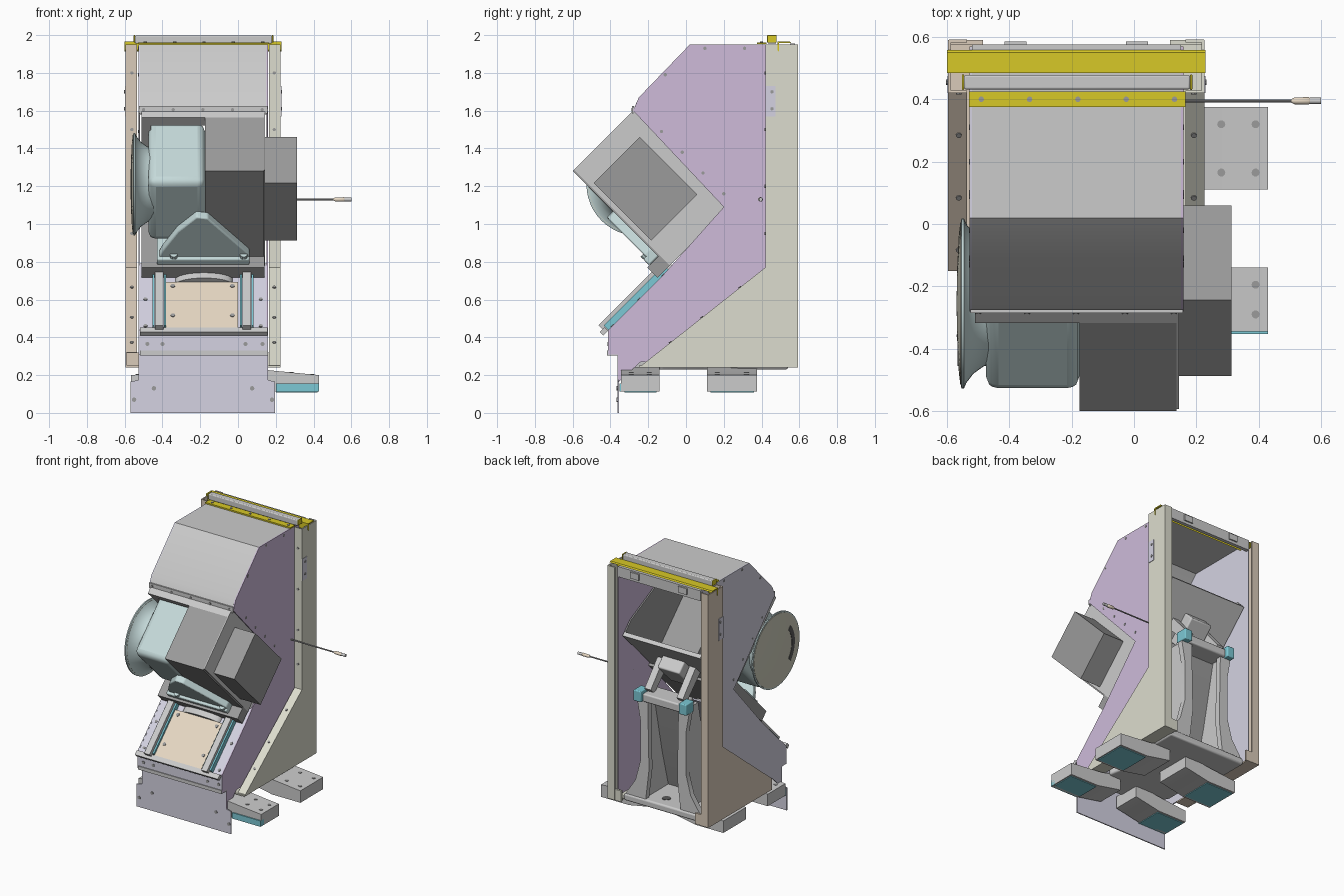
import bpy, bmesh, math
from mathutils import Matrix, Vector

if "Cube" in bpy.data.objects:
    bpy.data.objects.remove(bpy.data.objects["Cube"])

R = math.sqrt(0.5)
# Tilted frame: local (x, a, b); a runs down-and-back, b runs up-and-back
TILT = Matrix(((1, 0, 0, 0), (0, R, R, 0), (0, -R, R, 0), (0, 0, 0, 1)))
CX = -0.185                                   # cabinet mirror plane
SIDES = (("right", 1), ("left", -1))
MATS = {}
PURPLE, LILAC = (.62, .50, .70), (.66, .65, .76)
CREAM, TAN = (.72, .72, .62), (.70, .60, .49)
TEAL, CYAN, YELLOW = (.56, .70, .70), (.20, .58, .66), (.68, .58, .02)
DARK, DGREY, PLATE = (.10, .10, .10), (.33, .33, .33), (.80, .69, .55)

def finish(name, bm, col, bev=0):
    bmesh.ops.recalc_face_normals(bm, faces=bm.faces)
    me = bpy.data.meshes.new(name)
    bm.to_mesh(me)
    bm.free()
    me.shade_smooth()
    me.set_sharp_from_angle(angle=math.radians(32))
    ob = bpy.data.objects.new(name, me)
    bpy.context.collection.objects.link(ob)
    if col:
        if col not in MATS:
            MATS[col] = bpy.data.materials.new("paint_%d" % len(MATS))
            MATS[col].diffuse_color = (*col, 1)
        me.materials.append(MATS[col])
    if bev:
        mod = ob.modifiers.new("bevel", 'BEVEL')
        mod.width, mod.segments = bev, 3

def prism(name, pts, axis, lo, hi, col=None, tilt=False, bev=0):
    """Extrude a 2D profile along x, y or z."""
    put = {'x': lambda p, t: (t, p[0], p[1]), 'y': lambda p, t: (p[0], t, p[1]),
           'z': lambda p, t: (p[0], p[1], t)}[axis]
    bm = bmesh.new()
    a, b = ([bm.verts.new(put(p, t)) for p in pts] for t in (lo, hi))
    bm.faces.new(a)
    bm.faces.new(b)
    for i in range(len(pts)):
        bm.faces.new((a[i - 1], a[i], b[i], b[i - 1]))
    if tilt:
        bm.transform(TILT)
    finish(name, bm, col, bev)

def box(name, x0, x1, y0, y1, z0, z1, col=None, tilt=False, bev=0):
    prism(name, [(y0, z0), (y1, z0), (y1, z1), (y0, z1)], 'x', x0, x1, col, tilt, bev)

def sheet(name, path, off, x0, x1, col=None):
    """Bent sheet metal: a (y, z) path given a small thickness."""
    back = [(p[0] + off[0], p[1] + off[1]) for p in reversed(path)]
    prism(name, path + back, 'x', x0, x1, col)

def lathe(name, prof, starts, direction, col=None, seg=48):
    """Turn an (offset, radius) profile about a direction, at each start point."""
    bm = bmesh.new()
    rot = Vector(direction).to_track_quat('Z', 'Y').to_matrix().to_4x4()
    ang = [2 * math.pi * k / seg for k in range(seg)]
    for start in starts:
        M = Matrix.Translation(start) @ rot
        rings = [[bm.verts.new(M @ Vector((r * math.cos(u), r * math.sin(u), t))) for u in ang]
                 for t, r in prof]
        for p, q in zip(rings, rings[1:]):
            for k in range(seg):
                bm.faces.new((p[k - 1], p[k], q[k], q[k - 1]))
        bm.faces.new(rings[0])
        bm.faces.new(rings[-1])
    finish(name, bm, col)

def screws(name, places, direction, r=.009, h=.005, col=DGREY):
    lathe(name, [(0, r), (h, r)], places, direction, col, 10)

def ab(x, a, b):
    return TILT @ Vector((x, a, b))

# Side panels and outer columns, mirrored about the cabinet centre
panel = [(-.41, .31), (-.41, .44), (-.13, .72), (.2, 1.09), (-.28, 1.60), (-.25, 1.67), (.02, 1.95),
         (.57, 1.95), (.57, .27), (-.24, .27), (-.36, .16), (-.36, .31)]
for n, s in SIDES:
    m = lambda x: CX + s * (x - CX)
    pc, cc, toe = (PURPLE, CREAM, (-.25, .24)) if s > 0 else (LILAC, TAN, (-.15, .319))
    skin = [toe, (.42, .77), (.42, 1.95), (.59, 1.95), (.59, .24), (toe[0], .239)]
    prism(n + "_side_panel", panel, 'x', m(.150), m(.158), pc)
    prism(n + "_column_skin", skin, 'x', m(.217), m(.226), cc)
    sheet(n + "_column_front_flange", skin[:3], (.008, -.001), m(.165), m(.222), cc)
    box(n + "_column_back_flange", m(.165), m(.224), .582, .592, .24, 1.95, cc)
    box(n + "_column_bottom_bracket", m(.115), m(.224), .575, .59, .24, .32, cc)
    box(n + "_column_floor", m(.125), m(.224), toe[0], .59, .24, .25, cc)
    box(n + "_grip_plate", m(.224), m(.229), .42, .475, 1.57, 1.73, LILAC)
    screws(n + "_grip_screws", [(m(.228), .455, z) for z in (1.61, 1.70)], (s, 0, 0))
    screws(n + "_column_screws", [(m(.192), .421, z) for z in (.95, 1.2, 1.5, 1.8)], (0, -1, 0))
    screws(n + "_slope_screws", [(m(.192), -.25 + .67 * t, .24 + .53 * t) for t in (.25, .5, .8)],
           (0, -.53, .67))
    screws(n + "_panel_screws", [(m(.157), y, z) for y, z in ((.10, 1.93), (.31, 1.93), (-.11, 1.79),
           (-.13, 1.49), (-.02, 1.38), (.09, 1.27), (.2, 1.16), (.39, 1.13))], (s, 0, 0), h=.003)

# Hood and top rails
sheet("hood", [(-.285, 1.59), (-.25, 1.67), (.02, 1.95), (.55, 1.95)], (.006, -.01), -.52, .15)
box("hood_lip", -.525, .157, -.285, -.275, 1.585, 1.625)
screws("hood_screws", [(-.5 + .157 * i, -.284, 1.605) for i in range(5)], (0, -1, 0))
box("back_header", -.52, .15, .55, .576, 1.88, 1.955)
for n, x in (("left", -.38), ("right", .01)):
    box(n + "_header_tab", x - .035, x + .035, .575, .585, 1.90, 1.945)
box("yellow_front_strip", -.53, .165, .375, .425, 1.952, 1.962, YELLOW)
screws("strip_screws", [(-.49 + .155 * i, .40, 1.961) for i in range(5)], (0, 0, 1))
sheet("yellow_back_bar", [(.485, 1.92), (.485, 1.965), (.55, 1.965)], (.008, -.008), -.60, .23, YELLOW)
box("top_rail", -.545, .18, .432, .478, 1.955, 1.998, None, bev=.006)
for n, x in (("left", -.552), ("right", .18)):
    box(n + "_rail_end_cap", x, x + .007, .43, .48, 1.96, 2.0, YELLOW, bev=.003)

# Tilted unit: frame, shelf, gear box, motor and inner duct
for n, a0, a1 in (("top", -1.33, -1.27), ("bottom", -.69, -.615)):
    box("unit_frame_" + n, -.51, .14, a0, a1, .88, .945, None, True)
for n, x0, x1 in (("left", -.51, -.46), ("right", .09, .14)):
    box("unit_frame_" + n, x0, x1, -1.33, -.615, .88, .945, None, True)
box("unit_shelf", -.51, .14, -.69, -.612, .40, .945, DGREY, True)
box("gear_box", -.175, .137, -1.33, -.64, .481, .945, DGREY, True)
box("drive_motor", .137, .312, -1.205, -.775, .515, .86, DGREY, True)
box("drive_motor_plate", .137, .144, -1.33, -.615, .49, .94, None, True)
box("duct_floor", -.50, .13, -.66, -.63, .94, 1.41, None, True)
prism("duct_left_cheek", [(-.98, .945), (-.63, .945), (-.63, 1.41), (-.72, 1.41)],
      'x', -.50, -.49, None, True)
prism("duct_right_cheek", [(-1.3, .945), (-.63, .945), (-.63, 1.41), (-.75, 1.41), (-1.21, 1.25)],
      'x', .12, .13, DGREY, True)

# Fan housing with flared inlet, dished cover and foot
box("fan_housing", -.475, -.175, -1.25, -.80, .48, .935, TEAL, True, bev=.04)
c = [(-.43, -.255, 1.21)]
lathe("fan_inlet_flare", [(0, .19), (.05, .20), (.085, .225), (.108, .255), (.115, .272),
                          (.124, .272), (.125, .255)], c, (-1, 0, 0), TEAL)
lathe("fan_cover", [(.11, .262), (.127, .262), (.132, .22), (.137, .12), (.139, .02)],
      c, (-1, 0, 0), (.62, .61, .50))
arc = [(math.radians(t), r) for r, d in ((.20, 1), (.165, -1)) for t in range(-40 * d, 41 * d, 10 * d)]
prism("cover_slot", [(-.255 - r * math.cos(t), 1.21 + r * math.sin(t)) for t, r in arc],
      'x', -.567, -.555, DARK)
box("fan_foot_plate", -.43, .06, -.735, -.69, .415, .62, TEAL, True, bev=.008)
prism("fan_foot_web", [(-.43, -.70), (.06, -.70), (.06, -.75), (-.16, -1.02), (-.22, -1.03),
                       (-.32, -.92), (-.40, -.78)], 'z', .435, .485, TEAL, True, bev=.008)
screws("foot_bolts", [ab(x, -.735, .433) for x in (-.34, .03)], (0, -R, R), .02, .02, TEAL)

# Slanted chute below the unit
box("chute_floor", -.52, .15, -.60, -.59, .02, .52, LILAC, True)
box("chute_plate", -.38, 0, -.62, -.60, -.005, .36, PLATE, True)
screws("plate_screws", [ab(x, -.619, b) for x in (-.345, -.03) for b in (.11, .33)], (0, -R, R), .012)
for n, s in SIDES:
    m = lambda x: CX + s * (x - CX)
    box(n + "_chute_rail", m(.025), m(.07), -.655, -.60, 0, .47, None, True)
    box(n + "_chute_seal_outer", m(.071), m(.083), -.635, -.60, .02, .47, CYAN, True)
    box(n + "_chute_seal_inner", m(.010), m(.022), -.635, -.60, .02, .47, CYAN, True)
    screws(n + "_chute_screws", [ab(m(.12), -.60, b) for b in (.05, .25, .43)], (0, -R, R), .01)
box("chute_cross_bar", -.52, .155, -.625, -.60, -.02, .015, None, True)
prism("chute_drum", [(-.18 + .15 * math.cos(t * math.pi / 12), -.60 - .05 * math.sin(t * math.pi / 12))
                     for t in range(13)], 'z', .36, .50, None, True)

# Lower front sheet metal
box("front_fascia", -.52, .158, -.412, -.40, .31, .435, LILAC)
box("fascia_lip", -.52, .158, -.418, -.36, .305, .33)
screws("fascia_screws", [(x, -.411, .365) for x in (-.48, -.40, .04, .13)], (0, -1, 0), .011)
prism("front_skirt", [(-.57, 0), (.197, 0), (.197, .165), (.155, .175), (.155, .31), (-.52, .31),
                      (-.52, .175), (-.57, .165)], 'y', -.363, -.355, LILAC)
screws("skirt_screws", [(-.55, -.362, .07), (.18, -.362, .07), (-.445, -.362, .13), (.075, -.362, .13)],
       (0, -1, 0), .012)

# Base casting, four feet and pads
prism("base_casting", [(-.42, -.13), (-.33, -.30), (.0, -.30), (.10, -.13), (.05, .1), (.13, .3),
                       (.13, .54), (-.50, .54), (-.50, .3), (-.42, .1)], 'z', .23, .28, bev=.012)
lathe("base_hole", [(0, .03), (.004, .03)], [(-.15, .44, .279)], (0, 0, 1), DARK, 24)
for row, y0, y1 in (("front", -.35, -.135), ("rear", .105, .38)):
    for n, s in SIDES:
        m = lambda x: -.068 + s * (x + .068)
        t = "%s_%s_" % (row, n)
        prism(t + "foot", [(m(.0), .15), (m(.2), .112), (m(.43), .112), (m(.43), .20), (m(.17), .225),
                           (m(.1), .24), (m(.0), .24)], 'y', y0 + .005, y1 - .005)
        box(t + "pad", m(.2), m(.42), y0 + .025, y1 - .02, .107, .113, CYAN)
        screws(t + "foot_bolts", [(m(x), y, .196 + (.43 - x) * .1) for x in (.28, .39)
               for y in (y0 + .06, y1 - .06)], (0, 0, 1), .013, .006)
        if row == "front":
            box(t + "foot_strip", m(.2), m(.43), -.353, -.31, .112, .155, CYAN)

# Inner pedestal: flared cheeks, hollow back wall, clamps and linkage
for n, s in SIDES:
    m = lambda x: CX + s * (x - CX)
    prism(n + "_pedestal_face", [(m(-.06), 1.02), (m(.03), 1.02), (m(.0), .85), (m(.0), .55),
          (m(.04), .4), (m(.14), .25), (m(-.04), .25), (m(-.07), .5)], 'y', .49, .53)
    prism(n + "_pedestal_wall", [(.52, .25), (.52, 1.02), (.38, 1.02), (.22, .25)], 'x', m(-.03), m(-.005))
    box(n + "_clamp", m(-.03), m(.03), .48, .57, 1.0, 1.08, CYAN, bev=.006)
    prism(n + "_link_arm", [(-.72, 1.08), (-.40, 1.08), (-.40, 1.14), (-.66, 1.16)],
          'x', m(-.08), m(-.03), None, True)
sheet("pedestal_back", [(.22, .25), (.30, .55), (.40, 1.02)], (.02, 0), -.36, -.01, DGREY)
box("clamp_beam", -.34, -.03, .40, .55, 1.0, 1.06, None, bev=.01)
box("linkage_block", -.28, -.10, -.66, -.54, 1.0, 1.22, None, True, bev=.01)

# Cable with plug
lathe("cable", [(0, .005), (.36, .005)], [(.15, .395, 1.13)], (1, 0, 0), DGREY, 10)
lathe("cable_plug", [(0, .006), (.01, .011), (.055, .012), (.06, .009)], [(.505, .395, 1.13)],
      (1, 0, 0), PLATE, 14)
lathe("plug_tip", [(0, .010), (.035, .010)], [(.565, .395, 1.13)], (1, 0, 0), None, 14)

for m in bpy.data.materials:
    if m.users and not m.is_grease_pencil:
        m.use_nodes = True
        m.node_tree.nodes["Principled BSDF"].inputs["Base Color"].default_value = m.diffuse_color
